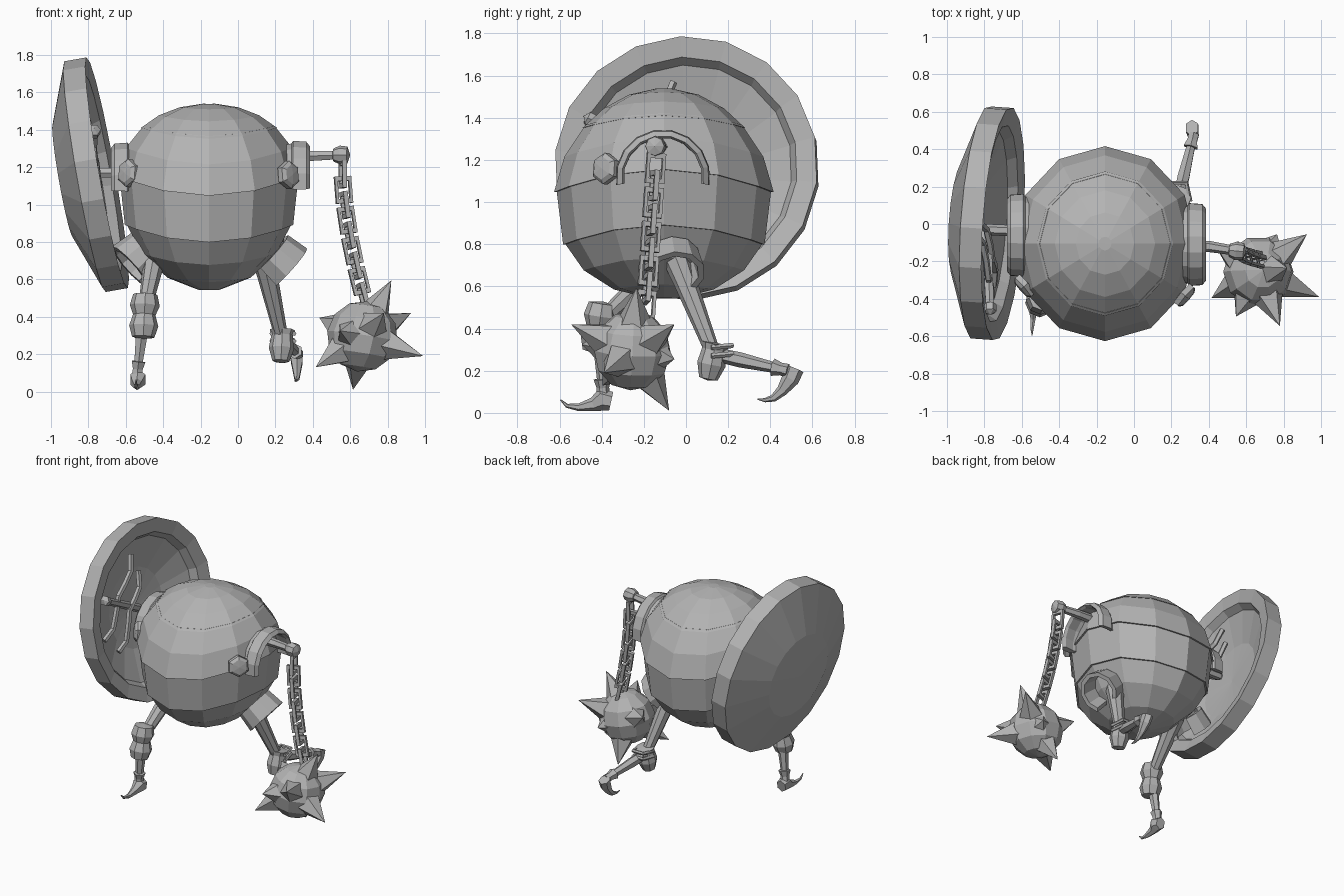
import bpy, bmesh
from math import sin, cos, pi, radians
from mathutils import Vector, Matrix

if "Cube" in bpy.data.objects:
    bpy.data.objects.remove(bpy.data.objects["Cube"])

steel = bpy.data.materials.new("grey_steel")
steel.use_nodes = True
grey = (0.45, 0.45, 0.45, 1)
steel.diffuse_color = grey
steel.node_tree.nodes["Principled BSDF"].inputs["Base Color"].default_value = grey


def loft(name, rings, wrap=True, loop=False):
    """Skin equal-length rings; wrap closes each ring, loop joins last to first."""
    bm = bmesh.new()
    rows = [[bm.verts.new(p) for p in ring] for ring in rings]
    count = len(rows[0])
    pairs = list(zip(rows, rows[1:])) + ([(rows[-1], rows[0])] if loop else [])
    for low, high in pairs:
        for i in range(count if wrap else count - 1):
            j = (i + 1) % count
            bm.faces.new((low[i], low[j], high[j], high[i]))
    if not loop:
        bm.faces.new(rows[0])
        bm.faces.new(rows[-1])
    bmesh.ops.remove_doubles(bm, verts=bm.verts, dist=0.0005)
    bmesh.ops.recalc_face_normals(bm, faces=bm.faces)
    mesh = bpy.data.meshes.new(name)
    bm.to_mesh(mesh)
    bm.free()
    mesh.materials.append(steel)
    obj = bpy.data.objects.new(name, mesh)
    bpy.context.collection.objects.link(obj)


def frame(origin, axis, up=(0, 0, 1)):
    """Matrix with z along axis and y towards up."""
    z = Vector(axis).normalized()
    y = Vector(up)
    y = (y - z * y.dot(z)).normalized()
    return Matrix.Translation(origin) @ Matrix((y.cross(z), y, z)).transposed().to_4x4()


def turn(name, profile, place, sides, start=0.0):
    """Full revolve of a (radius, height) profile that starts and ends on the axis."""
    rings = [[place @ Vector((r * cos(start + 2 * pi * i / sides),
                              r * sin(start + 2 * pi * i / sides), h))
              for r, h in profile] for i in range(sides)]
    loft(name, rings, wrap=False, loop=True)


def arch(name, section, place, half_angle, steps):
    """Sweep a closed (radius, height) section through an arc centred on up."""
    rings = []
    for i in range(steps + 1):
        a = radians(90 - half_angle + 2 * half_angle * i / steps)
        rings.append([place @ Vector((r * cos(a), r * sin(a), h)) for r, h in section])
    loft(name, rings)


def beam(name, points, radii, sides=6, squash=1.0, up=(1, 0, 0)):
    """Tube along points with a radius at each."""
    pts = [Vector(p) for p in points]
    rings = []
    for i, (p, r) in enumerate(zip(pts, radii)):
        place = frame(p, pts[min(i + 1, len(pts) - 1)] - pts[max(i - 1, 0)], up)
        rings.append([place @ Vector((r * cos(2 * pi * k / sides),
                                      r * squash * sin(2 * pi * k / sides), 0))
                      for k in range(sides)])
    loft(name, rings)


# Round body: stacked plates whose edges rise towards the sides
def body_plate(name, low, high, steps, size):
    sides, rings = 12, []
    for i in range(sides):
        a = -pi / 2 + 2 * pi * i / sides
        ring = [Vector((-0.155, -0.105, 1.04 + 0.5 * sin(radians(low))))]
        for k in range(steps + 1):
            lat = radians(low + (high - low) * k / steps)
            bow = 0.11 * (cos(a) ** 2 - 0.5) * cos(lat) ** 2
            ring.append(Vector((-0.155 + 0.49 * size * cos(lat) * cos(a),
                                -0.105 + 0.52 * size * cos(lat) * sin(a),
                                1.04 + 0.5 * sin(lat) + bow)))
        ring.append(Vector((-0.155, -0.105, 1.04 + 0.5 * sin(radians(high)))))
        rings.append(ring)
    loft(name, rings, wrap=False, loop=True)


body_plate("lower_body_plate", -83, -21, 3, 0.98)
body_plate("middle_body_plate", -23, 10, 1, 0.998)
body_plate("upper_body_plate", 7, 45, 2, 1.01)
body_plate("crown_plate", 43, 86, 3, 1.015)

# Shield: domed outside, hollow inside
shield_out = Vector((-1, 0.07, -0.177)).normalized()
shield_place = frame((-0.7, 0, 1.17), shield_out)
turn("shield", [(0, 0.17), (0.28, 0.15), (0.5, 0.07), (0.53, 0.02), (0.627, 0), (0.627, 0.12),
                (0.31, 0.24), (0, 0.255)], shield_place, 18, radians(7))

# Shield arm and the two wavy grips it passes through
elbow, hand = Vector((-0.79, -0.03, 1.17)), Vector((-0.77, -0.45, 1.39))
beam("shield_upper_arm", [(-0.55, -0.04, 1.17), elbow], [0.03, 0.03], up=(0, 0, 1))
beam("shield_forearm", [elbow, hand], [0.03, 0.025])
turn("shield_hand", [(0, -0.04), (0.035, -0.02), (0.035, 0.02), (0, 0.04)],
     frame(hand, hand - elbow), 6)
for label, top, end in (("outer", (-0.06, 1.57), (-0.47, 1.1)),
                        ("inner", (0, 1.43), (-0.33, 0.97))):
    path = []
    for i in range(7):
        t = i / 6
        wave = 0.025 * sin(t * 3 * pi)
        y = top[0] + (end[0] - top[0]) * t + wave
        z = top[1] + (end[1] - top[1]) * t - wave
        path.append((-0.8 - 0.15 * (z - 1.3) + 0.03 * sin(pi * t), y, z))
    beam(label + "_shield_grip", path, [0.019] * 7, 5)

# Shoulder guards, rivets and hip collars on both sides
pauldron = [(0.16, -0.04), (0.19, -0.04), (0.21, 0.07), (0.225, 0.08),
            (0.22, 0.15), (0.195, 0.17), (0.185, 0.15), (0.19, 0.08)]
collar = [(0.1, -0.06), (0.13, -0.06), (0.145, 0.065), (0.115, 0.065)]
for label, s, shoulder, rivet, hip, lean in (
        ("left", 1, (0.215, -0.11, 1.12), (0.28, -0.39, 1.16), (0.225, -0.06, 0.7), 0.15),
        ("right", -1, (-0.51, -0.06, 1.11), (-0.595, -0.34, 1.17), (-0.53, -0.05, 0.71), -0.25)):
    arch(label + "_shoulder_guard", pauldron, frame(shoulder, (s, 0, 0)), 100, 9)
    turn(label + "_shoulder_joint", [(0, -0.1), (0.17, -0.08), (0.14, 0.05), (0, 0.07)],
         frame(shoulder, (s, 0, 0.1)), 10)
    turn(label + "_rivet", [(0, -0.04), (0.075, -0.03), (0.075, 0), (0.055, 0.015), (0, 0.02)],
         frame(rivet, (s * 0.75, -0.65, 0.1)), 6, radians(30))
    arch(label + "_hip_collar", collar, frame(hip, (s, lean, -0.9), (s, 0, 1)), 140, 8)

# Flail arm
wrist = Vector((0.555, -0.145, 1.265))
beam("flail_arm", [(0.2, -0.12, 1.265), (0.4, -0.12, 1.26), wrist], [0.035, 0.03, 0.025],
     up=(0, 0, 1))
turn("flail_hand", [(0, -0.055), (0.035, -0.045), (0.05, -0.01), (0.045, 0.03), (0, 0.045)],
     frame(wrist, (1, -0.1, 0)), 8)

# Chain of square links, each turned a quarter from the last
bar = [(0.045, -0.012), (0.068, -0.012), (0.068, 0.012), (0.045, 0.012)]
links = 9


def chain_point(t):
    return Vector((0.56 + 0.11 * t ** 1.6, -0.145 - 0.045 * t, 1.16 - 0.65 * t))


for i in range(links):
    t = i / (links - 1)
    along = chain_point(t + 0.01) - chain_point(t)
    facing = Vector((0.25, -1, 0) if i % 2 else (1, 0.25, 0))
    facing -= along * facing.dot(along) / along.length_squared
    place = frame(chain_point(t), facing, along) @ Matrix.Diagonal((0.95, 1.5, 1, 1))
    rings = [[place @ Vector((r * cos(pi / 4 + k * pi / 2), r * sin(pi / 4 + k * pi / 2), h))
              for r, h in bar] for k in range(4)]
    loft("chain_link", rings, loop=True)

# Spiked flail head
core = Vector((0.665, -0.255, 0.295))
ball = [(0.19 * cos(radians(a)), 0.19 * sin(radians(a))) for a in range(-90, 91, 30)]
turn("flail_ball", ball, frame(core, (0.15, 0.05, 1), (0, 1, 0)), 10)
for tip in ((0.325, -0.135, -0.105), (-0.25, -0.14, -0.165), (-0.05, 0.175, -0.285),
            (0.155, 0.02, 0.3), (0.115, -0.29, 0.125), (0.26, 0.2, 0.125),
            (-0.23, 0.14, 0.1), (-0.12, -0.24, 0.03), (0.1, 0.2, -0.04)):
    tip = Vector(tip)
    turn("flail_spike", [(0, 0.1), (0.095, 0.13), (0, tip.length)],
         frame(core, tip, (0.3, 0.5, 1)), 5)


# Legs: thigh, knee guard, shin, ankle cuff and curled pointed shoe
def leg(label, hip, knee, ankle, knee_axis, knee_profile, shoe, shoe_radii):
    hip, knee, ankle = Vector(hip), Vector(knee), Vector(ankle)
    beam(label + "_thigh", [hip, hip.lerp(knee, 0.25), knee], [0.065, 0.055, 0.035], 8)
    turn(label + "_knee_guard", knee_profile, frame(knee, knee_axis, (0, -1, 0)), 8)
    beam(label + "_shin", [knee, knee.lerp(ankle, 0.4), ankle], [0.032, 0.036, 0.024])
    turn(label + "_ankle_cuff", [(0, -0.05), (0.032, -0.045), (0.03, -0.01), (0.042, 0.03), (0, 0.035)],
         frame(ankle, knee - ankle, (1, 0, 0)), 6)
    beam(label + "_shoe", shoe, shoe_radii, 6, 0.85)


leg("right", (-0.44, -0.08, 0.74), (-0.5, -0.41, 0.43), (-0.535, -0.395, 0.13), (0.05, 0.15, 1),
    [(0, -0.15), (0.06, -0.14), (0.078, -0.08), (0.06, -0.02), (0.08, 0.03), (0.065, 0.09), (0, 0.1)],
    [(-0.535, -0.355, 0.055), (-0.535, -0.4, 0.065), (-0.54, -0.44, 0.04),
     (-0.54, -0.51, 0.026), (-0.545, -0.565, 0.034), (-0.545, -0.595, 0.062)],
    [0.045, 0.055, 0.033, 0.018, 0.01, 0.003])
leg("left", (0.13, -0.05, 0.74), (0.235, 0.13, 0.28), (0.31, 0.44, 0.21), (0.05, 0.2, 1),
    [(0, -0.13), (0.045, -0.12), (0.068, -0.05), (0.058, 0.02), (0.068, 0.05), (0, 0.055)],
    [(0.31, 0.515, 0.21), (0.315, 0.495, 0.16), (0.315, 0.455, 0.105),
     (0.315, 0.415, 0.07), (0.31, 0.375, 0.06), (0.305, 0.34, 0.065)],
    [0.045, 0.042, 0.027, 0.018, 0.01, 0.003])

# Straps holding the left knee guard
for height in (0.03, -0.01):
    beam("knee_strap", [(0.18, 0.12, 0.28 + height), (0.2, 0.22, 0.29 + height),
                        (0.28, 0.22, 0.29 + height), (0.3, 0.12, 0.28 + height)],
         [0.013] * 4, 5, 1, (0, 0, 1))
